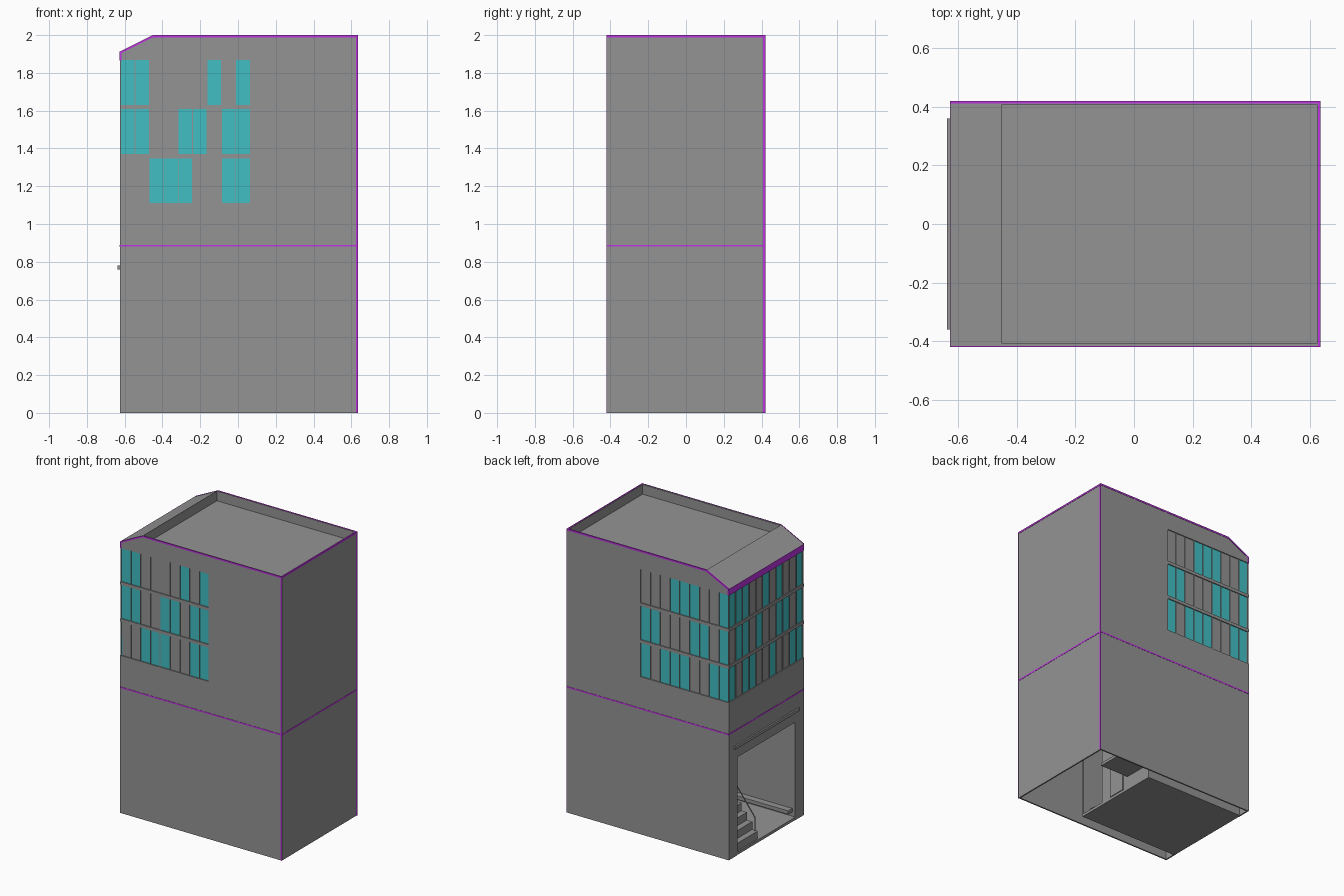
import bpy, bmesh
from mathutils import Vector

if "Cube" in bpy.data.objects:
    bpy.data.objects.remove(bpy.data.objects["Cube"], do_unlink=True)


def material(name, rgb):
    m = bpy.data.materials.new(name)
    m.use_nodes = True
    colour = (*rgb, 1)
    m.diffuse_color = colour
    m.node_tree.nodes["Principled BSDF"].inputs["Base Color"].default_value = colour
    return m


GREY = material("concrete grey", (0.295, 0.295, 0.295))
TEAL = material("teal glass", (0.052, 0.52, 0.55))
PURPLE = material("purple trim", (0.52, 0.035, 0.75))


def extrude(name, points, axis, lo, hi, mat=GREY):
    """Extrude a 2D outline along x or y between lo and hi."""
    bm = bmesh.new()
    place = (lambda p, d: (d, p[0], p[1])) if axis == "x" else (lambda p, d: (p[0], d, p[1]))
    face = bm.faces.new([bm.verts.new(place(p, lo)) for p in points])
    res = bmesh.ops.extrude_face_region(bm, geom=[face])
    verts = [v for v in res["geom"] if isinstance(v, bmesh.types.BMVert)]
    shift = Vector((hi - lo, 0, 0)) if axis == "x" else Vector((0, hi - lo, 0))
    bmesh.ops.translate(bm, verts=verts, vec=shift)
    bmesh.ops.recalc_face_normals(bm, faces=bm.faces)
    mesh = bpy.data.meshes.new(name)
    bm.to_mesh(mesh)
    bm.free()
    mesh.materials.append(mat)
    ob = bpy.data.objects.new(name, mesh)
    bpy.context.scene.collection.objects.link(ob)
    return ob


def box(name, x, y, z, mat=GREY):
    outline = [(x[0], z[0]), (x[1], z[0]), (x[1], z[1]), (x[0], z[1])]
    return extrude(name, outline, "y", y[0], y[1], mat)


# Main dimensions
XL, XR, W, TOP = -0.626, 0.634, 0.418, 1.998
EAVE, RIDGE_X = 1.91, -0.45
WIN_LO, WIN_HI, WIN_X = 1.11, 1.867, 0.063
T = 0.01
LINE = (0.88, 0.89)
ROWS = [(1.63, WIN_HI), (1.37, 1.608), (WIN_LO, 1.348)]

# Long side walls, with the window bay cut out, and their top trim
wall = [(XL, 0), (XR, 0), (XR, TOP), (RIDGE_X, TOP), (XL, EAVE), (XL, WIN_HI),
        (WIN_X, WIN_HI), (WIN_X, WIN_LO), (XL, WIN_LO)]
trim = [(XR, 2), (RIDGE_X, 2), (XL - 0.001, EAVE + 0.002), (XL - 0.001, EAVE - T),
        (RIDGE_X, 1.988), (XR, 1.988)]
for s, label in ((-1, "front"), (1, "back")):
    extrude(label + "_wall", wall, "y", s * W, s * (W - T))
    inner = 0.411 if s > 0 else 0.416
    extrude(label + "_top_trim", trim, "y", s * 0.42, s * inner, PURPLE)
    box(label + "_floor_line", (XL, XR), (s * W, s * 0.4195), LINE, PURPLE)

# Blank end wall with its trim
box("end_wall", (XR - T, XR), (-W, W), (0, TOP))
box("end_top_trim", (XR - 0.007, 0.636), (-0.42, 0.42), (1.988, 2), PURPLE)
box("end_floor_line", (XR, 0.6355), (-W, W), LINE, PURPLE)
box("front_corner_trim", (XR - T, 0.6355), (-0.42, -W), (0, 2), PURPLE)
box("back_corner_trim", (XR, 0.636), (W - T, 0.42), (0, 2), PURPLE)

# Roof deck and sloped eave
box("roof_deck", (RIDGE_X, XR - T), (-W + T, W - T), (1.91, 1.93))
extrude("sloped_eave", [(XL, WIN_HI), (XL, EAVE), (RIDGE_X, TOP), (RIDGE_X, WIN_HI)],
        "y", -W + 0.001, W - 0.001)
box("eave_trim", (XL - 0.002, XL + T), (-0.419, 0.419), (WIN_HI - 0.002, EAVE), PURPLE)

# Entrance wall: one outline with a wide doorway
OPEN_Y, OPEN_Z = 0.32, 0.69
extrude("entrance_wall", [(-W, 0), (-OPEN_Y, 0), (-OPEN_Y, OPEN_Z), (OPEN_Y, OPEN_Z),
                          (OPEN_Y, 0), (W, 0), (W, WIN_LO), (-W, WIN_LO)], "x", XL, XL + T)
box("entrance_floor_line", (XL - 0.0015, XL), (-W, W), LINE, PURPLE)
box("entrance_rail", (-0.637, XL), (-0.36, 0.36), (0.76, 0.78))

# Window bay: each row of panels, '1' is glass and '0' is a solid panel
FRONT = ["110000101", "110011011", "001110011"]
BACK = ["100111000", "101100011", "110011101"]
SIDE = ["11100101001", "01101001101", "10110010011"]
INSET, MULLION = 0.007, 0.004


def panel_row(label, pattern, start, end, z, side):
    """Lay panels along one face, with a mullion standing proud at each joint."""
    step = (end - start) / len(pattern)
    face = XL if side == 0 else side * W
    inward = 1 if side == 0 else -side

    def place(name, span, near, far, mat):
        depth = (face + inward * near, face + inward * far)
        if side == 0:
            box(name, depth, span, z, mat)
        else:
            box(name, span, depth, z, mat)

    for i, kind in enumerate(pattern):
        a, b = start + i * step, start + (i + 1) * step
        gap = MULLION if step > 0 else -MULLION
        place(label + "_panel", (a + gap, b), INSET, INSET + 0.006,
              TEAL if kind == "1" else GREY)
        place(label + "_mullion", (a, a + gap), 0.002, INSET + 0.006, GREY)


for r, z in enumerate(ROWS):
    panel_row("front_window", FRONT[r], XL + 0.002, WIN_X, z, -1)
    panel_row("back_window", BACK[r], XL + 0.002, WIN_X, z, 1)
    panel_row("side_window", SIDE[r], W - INSET, -W + INSET, z, 0)
    if r:
        box("window_ledge", (XL, WIN_X), (-W, W), (z[1], ROWS[r - 1][0]))
box("window_backing", (XL + 0.015, WIN_X), (-W + 0.015, W - 0.015), (WIN_LO, WIN_HI))

# Lobby behind the doorway
BACK_X, LY = 0.157, 0.335
box("lobby_floor", (XL + 0.001, BACK_X), (-LY, LY), (0.001, 0.02))
box("lobby_ceiling", (XL + T, BACK_X), (-LY, LY), (0.7, 0.71))
box("lobby_rear_wall", (BACK_X - T, BACK_X), (-0.14, LY), (0.02, 0.7))
for s in (-1, 1):
    box("lobby_side_wall", (XL + T, BACK_X), (s * LY, s * (LY - 0.008)), (0.02, 0.7))
box("lobby_door", (BACK_X, BACK_X + 0.006), (-0.05, 0.08), (0.02, 0.3))
box("rear_landing", (BACK_X, 0.38), (0.12, 0.3), (0.1, 0.12))
box("lobby_bench", (-0.6, 0.1), (-0.326, -0.28), (0.05, 0.075))

# Stairs and handrail
RUN, RISE, STEPS = 0.042, 0.055, 8
for i in range(STEPS):
    x = -0.615 + i * RUN
    box("stair_step", (x, x + RUN), (0.08, 0.325), (0.02, 0.02 + (i + 1) * RISE))
rail_end = -0.6 + STEPS * RUN
extrude("stair_handrail", [(-0.6, 0.16), (rail_end, 0.16 + STEPS * RISE),
                           (rail_end, 0.168 + STEPS * RISE), (-0.6, 0.168)], "y", 0.082, 0.088)
box("handrail_post", (-0.6, -0.594), (0.082, 0.088), (0.07, 0.165))
